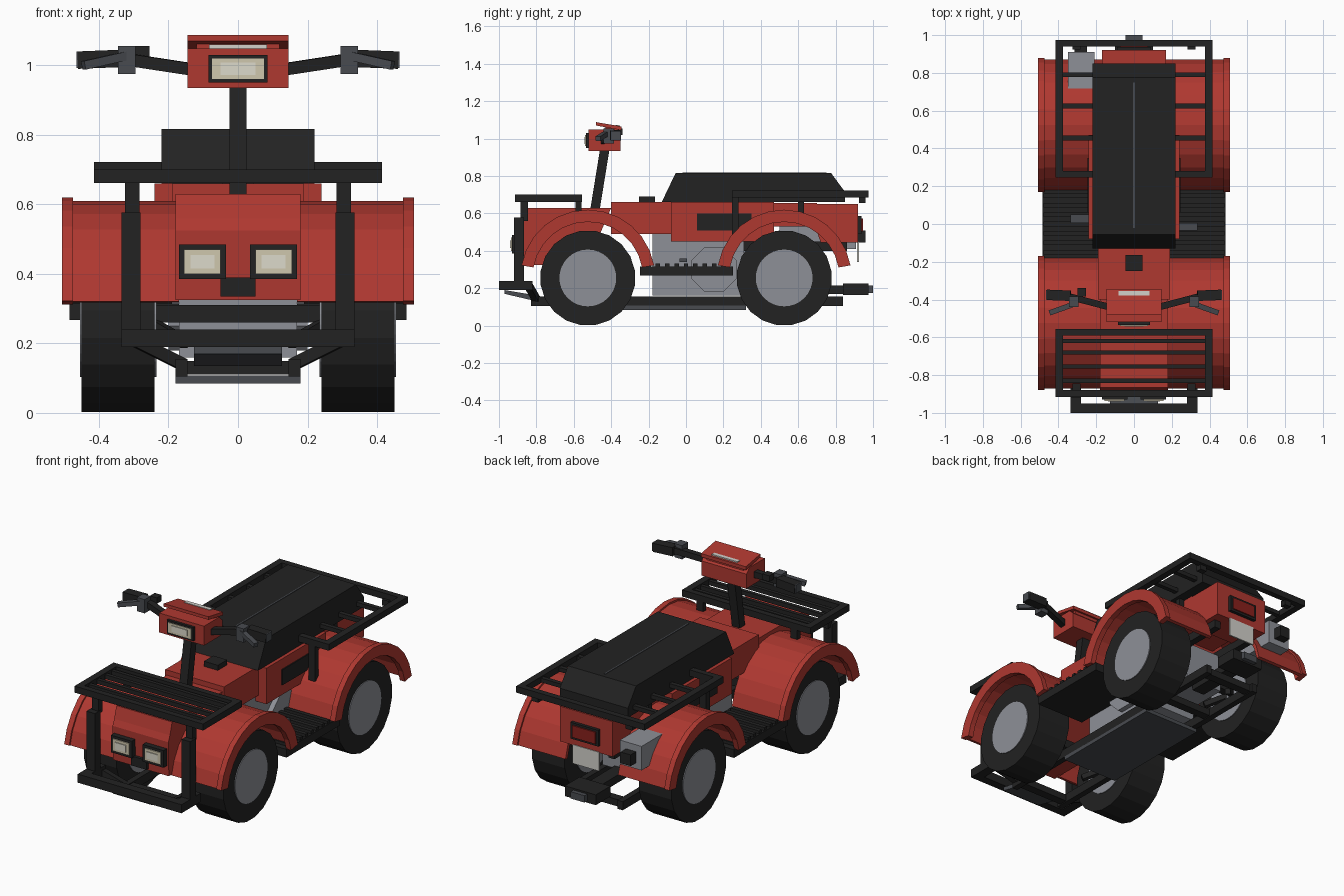
import bpy, bmesh, math
from mathutils import Vector, Matrix

if "Cube" in bpy.data.objects:
    bpy.data.objects.remove(bpy.data.objects["Cube"], do_unlink=True)


def material(name, r, g, b):
    m = bpy.data.materials.new(name)
    m.use_nodes = True
    m.diffuse_color = (r, g, b, 1)
    bsdf = next(n for n in m.node_tree.nodes if n.type == 'BSDF_PRINCIPLED')
    bsdf.inputs["Base Color"].default_value = (r, g, b, 1)
    return m


RED = material("red paint", .43, .04, .03)
BLACK = material("black rubber", .016, .016, .016)
STEEL = material("light grey metal", .27, .28, .31)
DARK = material("dark grey metal", .065, .07, .08)
CREAM = material("cream lens", .62, .57, .42)
LENS = material("pale lens", .72, .70, .60)
WHITE = material("off white", .65, .64, .60)
TAIL = material("tail light red", .25, .015, .012)


def finish(name, bm, mat, mirror=False):
    bmesh.ops.recalc_face_normals(bm, faces=bm.faces)
    me = bpy.data.meshes.new(name)
    bm.to_mesh(me)
    bm.free()
    me.materials.append(mat)
    ob = bpy.data.objects.new(name, me)
    bpy.context.collection.objects.link(ob)
    if mirror:
        ob.modifiers.new("Mirror", 'MIRROR').use_mirror_merge = False
    return ob


def prism(name, mat, outline, x0, x1, mirror=False):
    """Side outline of (y, z) points, extruded across x."""
    bm = bmesh.new()
    face = bm.faces.new([bm.verts.new((x0, y, z)) for y, z in outline])
    out = bmesh.ops.extrude_face_region(bm, geom=[face])
    bmesh.ops.translate(bm, vec=(x1 - x0, 0, 0),
                        verts=[v for v in out["geom"] if isinstance(v, bmesh.types.BMVert)])
    return finish(name, bm, mat, mirror)


def box(name, mat, x0, x1, y0, y1, z0, z1, mirror=False):
    return prism(name, mat, [(y0, z0), (y1, z0), (y1, z1), (y0, z1)], x0, x1, mirror)


def beam(name, mat, p, q, w, h, mirror=False):
    """Rectangular bar between two points."""
    p, q = Vector(p), Vector(q)
    d = q - p
    bm = bmesh.new()
    turn = d.to_track_quat('X', 'Z').to_matrix().to_4x4()
    bmesh.ops.create_cube(bm, size=1, matrix=Matrix.Translation((p + q) / 2) @ turn
                          @ Matrix.Diagonal((d.length, w, h, 1)))
    return finish(name, bm, mat, mirror)


def circle(cy, cz, r, n, turn=0):
    return [(cy + r * math.cos(math.tau * (i + turn) / n),
             cz + r * math.sin(math.tau * (i + turn) / n)) for i in range(n)]


def arch(name, cy, r0, r1, x0, x1):
    """Arched band over a wheel."""
    angles = [math.radians(10 + 160 * i / 12) for i in range(13)]
    ring = [(r1, a) for a in angles] + [(r0, a) for a in reversed(angles)]
    prism(name, RED, [(cy + r * math.cos(a), .26 + r * math.sin(a)) for r, a in ring], x0, x1, True)


# Wheels, axles and fenders
for end, cy in (("front", -.525), ("rear", .525)):
    prism(end + "_tyres", BLACK, circle(cy, .255, .255, 20, .5), .24, .45, True)
    prism(end + "_rims", STEEL, circle(cy, .255, .152, 32), .235, .455, True)
    arch(end + "_fenders", cy, .33, .35, .17, .48)
    arch(end + "_fender_lips", cy, .295, .36, .475, .507)
    box(end + "_axle", BLACK, -.27, .27, cy - .025, cy + .025, .26, .31)
    for dy in (-.1, .1):
        beam(end + "_suspension_arms", BLACK, (.15, cy + dy, .2), (.27, cy, .27), .03, .03, True)

# Frame, skid plates and engine
box("frame_rails", BLACK, .145, .18, -.83, .84, .105, .155, True)
box("belly_skid_plate", DARK, -.18, .18, -.38, .32, .085, .107)
for y in (-.78, .45, .8):
    box("frame_crossbar", BLACK, -.15, .15, y - .025, y + .025, .11, .15)
box("engine_block", STEEL, -.17, .17, -.18, .31, .16, .5)
prism("engine_covers", STEEL, circle(.15, .3, .13, 8, .5), .17, .2, True)
box("gearbox", STEEL, -.12, .12, .3, .6, .2, .42)
box("rear_subframe", BLACK, .1, .14, .3, .86, .4, .45, True)

# Foot boards with raised slats and pedals
box("foot_boards", BLACK, .17, .485, -.245, .25, .267, .315, True)
for i in range(9):
    y = -.2 + i * .05
    box("foot_board_slats", BLACK, .19, .48, y - .012, y + .012, .31, .332, True)
box("gear_pedal", DARK, .24, .335, -.035, .005, .34, .36)
box("brake_pedal", DARK, -.335, -.24, .005, .05, .34, .36)

# Red bodywork
prism("nose", RED, [(-.895, .325), (-.9, .525), (-.885, .56), (-.865, .63), (-.4, .63),
                    (-.46, .49), (-.68, .325)], -.18, .18)
box("tank_cover", RED, -.19, .19, -.4, -.07, .49, .66)
box("body_sides", RED, -.24, .24, -.08, .47, .45, .66)
box("side_vents", BLACK, .238, .247, .06, .35, .51, .6, True)
box("seat_base", RED, -.17, .17, .45, .7, .53, .655)
prism("tail", RED, [(.66, .62), (.7, .65), (.92, .65), (.92, .445), (.72, .445)], -.17, .17)
box("fuel_cap", BLACK, -.045, .045, -.25, -.165, .655, .69)

# Seat
prism("seat", BLACK, [(-.13, .66), (-.055, .817), (.775, .817), (.85, .715), (.85, .66)], -.22, .22)
box("seat_seam", DARK, -.004, .004, -.02, .75, .815, .82)

# Headlights and grille
box("headlight_frames", BLACK, .035, .17, -.93, -.89, .385, .485, True)
box("headlight_lenses", CREAM, .05, .155, -.936, -.92, .4, .47, True)
box("headlight_centres", LENS, .068, .137, -.94, -.93, .415, .455, True)
box("lower_grille", BLACK, -.05, .05, -.915, -.88, .335, .39)

# Front bumper
box("bumper_bar", BLACK, -.335, .335, -1, -.95, .19, .24)
box("bumper_legs", BLACK, .28, .335, -.96, -.82, .19, .24, True)
box("bumper_posts", BLACK, .28, .335, -.92, -.867, .19, .577, True)
prism("front_skid_plate", DARK, [(-.97, .17), (-.97, .19), (-.82, .165), (-.82, .135)], -.127, .127)
beam("bumper_stays", BLACK, (.16, -.8, .14), (.3, -.84, .21), .035, .035, True)


# Luggage racks
def rack(name, y0, y1, z0, z1, slats, slat_width):
    for y in (y0, y1 - .035):
        box(name + "_end", BLACK, -.415, .415, y, y + .035, z0, z1)
    box(name + "_sides", BLACK, .375, .415, y0, y1, z0, z1, True)
    for y in slats:
        box(name + "_slat", BLACK, -.38, .38, y - slat_width / 2, y + slat_width / 2, z0 + .005, z1 - .008)


rack("front_rack", -.915, -.555, .662, .7, (-.62, -.68, -.755, -.83), .022)
rack("rear_rack", .245, .975, .685, .722, (.455, .625, .79), .026)
box("front_rack_legs", BLACK, .283, .325, -.885, -.845, .56, .67, True)
box("front_rack_rear_legs", BLACK, .283, .325, -.59, -.56, .6, .67, True)
box("rear_rack_legs", BLACK, .283, .325, .245, .28, .48, .69, True)
box("rear_rack_back_legs", BLACK, .283, .325, .925, .96, .655, .69, True)
box("rear_rack_stays", BLACK, .16, .2, .6, .63, .6, .69, True)

# Steering column and instrument head
beam("steering_column", BLACK, (0, -.49, .6), (0, -.43, .97), .05, .05)
prism("instrument_head", RED, [(-.52, .935), (-.35, .935), (-.35, 1.02), (-.38, 1.048), (-.52, 1.048)],
      -.145, .145)
prism("instrument_visor", RED, [(-.48, 1.07), (-.48, 1.088), (-.345, 1.065), (-.345, 1.045)], -.145, .145)
box("visor_mount", RED, -.12, .12, -.43, -.36, 1.03, 1.062)
box("display_strip", WHITE, -.083, .083, -.378, -.355, 1.06, 1.074)
box("display_front", WHITE, -.083, .083, -.436, -.428, 1.049, 1.06)
box("head_lamp_frame", BLACK, -.085, .085, -.535, -.515, .95, 1.03)
box("head_lamp_lens", CREAM, -.075, .075, -.539, -.53, .961, 1.019)
box("head_lamp_centre", LENS, -.05, .05, -.543, -.535, .972, 1.008)

# Handlebars
beam("handlebars", BLACK, (.13, -.44, .988), (.34, -.385, 1.02), .035, .035, True)
beam("handle_grips", BLACK, (.335, -.38, 1.02), (.46, -.375, 1.015), .055, .05, True)
box("grip_ends", DARK, .45, .465, -.4, -.35, .992, 1.04, True)
box("lever_clamps", DARK, .295, .345, -.44, -.385, .975, 1.055, True)
beam("brake_levers", DARK, (.32, -.425, 1.028), (.445, -.47, 1.0), .028, .025, True)
box("control_switch", BLACK, -.3, -.255, -.385, -.34, 1.02, 1.055)

# Tail light, number plate and hitch
box("tail_light_frame", BLACK, -.09, .09, .915, .938, .49, .585)
box("tail_light", TAIL, -.075, .075, .93, .945, .503, .572)
box("number_plate", WHITE, -.085, .085, .915, .924, .34, .45)
box("hitch_box", BLACK, -.1, .1, .84, .975, .165, .225)
box("hitch_coupling", DARK, -.045, .045, .96, 1, .175, .215)
box("hitch_arm", BLACK, -.04, .04, .55, .85, .17, .215)

# Exhaust
prism("muffler", STEEL, [(.5, .46), (.5, .53), (.6, .55), (.91, .55), (.91, .41), (.7, .41)], -.35, -.21)
beam("exhaust_pipe", STEEL, (-.15, .25, .45), (-.25, .52, .49), .04, .04)
box("exhaust_outlet", BLACK, -.315, -.25, .9, .96, .445, .51)
